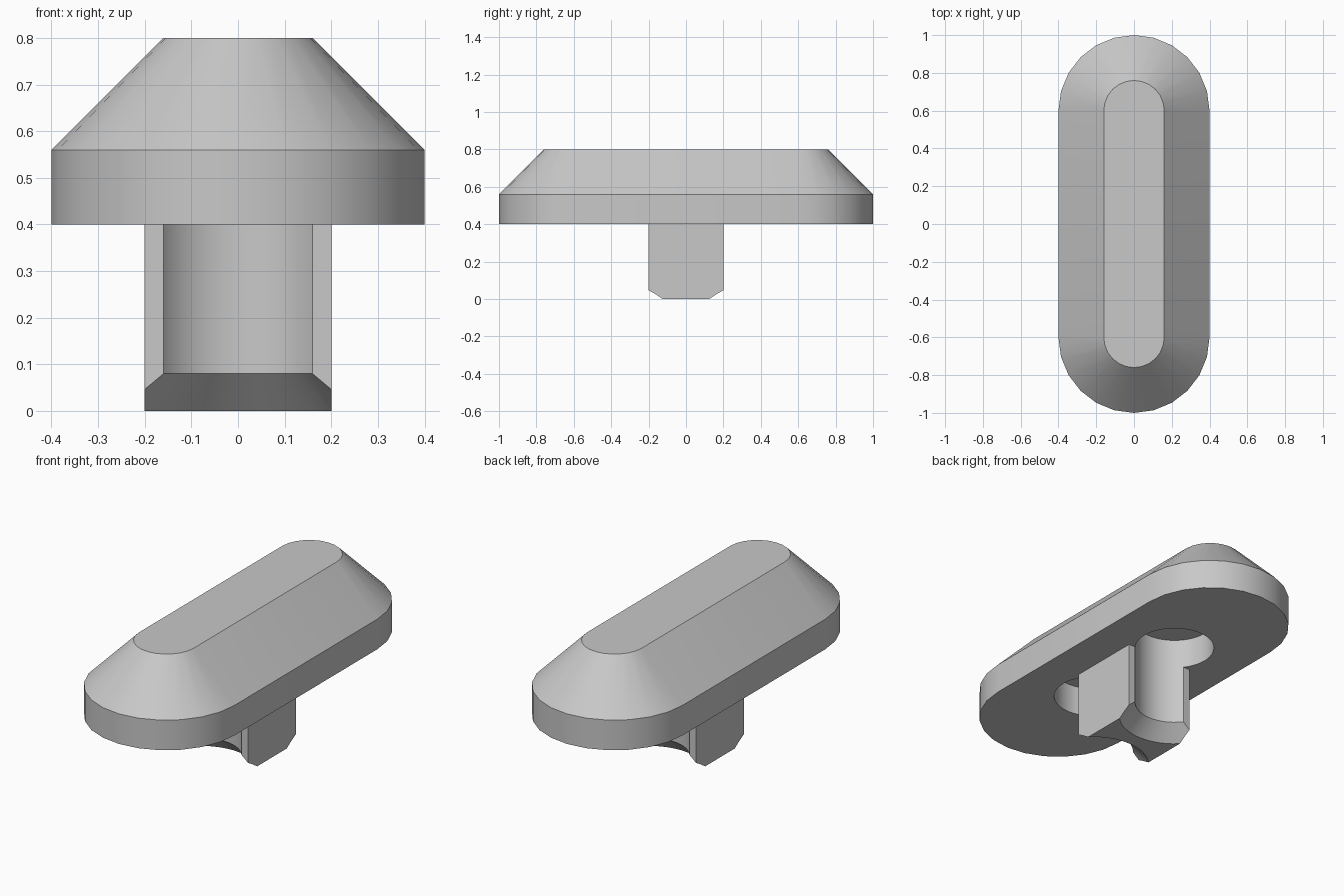
import bpy, bmesh, math

if "Cube" in bpy.data.objects:
    bpy.data.objects.remove(bpy.data.objects["Cube"])

grey = bpy.data.materials.new("light_grey")
grey.diffuse_color = (0.58, 0.58, 0.58, 1)
grey.use_nodes = True
grey.node_tree.nodes["Principled BSDF"].inputs["Base Color"].default_value = grey.diffuse_color


def stack(name, rings):
    """Solid made by bridging rings of points, listed from bottom to top."""
    bm = bmesh.new()
    loops = [[bm.verts.new(p) for p in ring] for ring in rings]
    n = len(loops[0])
    bm.faces.new(loops[0][::-1])
    bm.faces.new(loops[-1])
    for low, high in zip(loops, loops[1:]):
        for i in range(n):
            j = (i + 1) % n
            bm.faces.new((low[i], low[j], high[j], high[i]))
    bmesh.ops.recalc_face_normals(bm, faces=bm.faces)
    mesh = bpy.data.meshes.new(name)
    bm.to_mesh(mesh)
    bm.free()
    mesh.materials.append(grey)
    ob = bpy.data.objects.new(name, mesh)
    bpy.context.collection.objects.link(ob)
    return ob


def slot_ring(r, z, half=0.6, seg=12):
    """Slot outline: two half circles joined by straight sides."""
    pts = []
    for end, start in ((half, 0), (-half, math.pi)):
        for i in range(seg + 1):
            a = start + math.pi * i / seg
            pts.append((r * math.cos(a), end + r * math.sin(a), z))
    return pts


def circle_ring(r, y, z, seg=48):
    return [(r * math.cos(2 * math.pi * i / seg),
             y + r * math.sin(2 * math.pi * i / seg), z) for i in range(seg)]


def square_ring(h, z):
    return [(-h, -h, z), (h, -h, z), (h, h, z), (-h, h, z)]


def combine(target, other, operation):
    other.hide_render = True
    mod = target.modifiers.new(operation.lower(), 'BOOLEAN')
    mod.operation = operation
    mod.solver = 'EXACT'
    mod.object = other
    bpy.context.view_layer.objects.active = target
    bpy.ops.object.modifier_apply(modifier=mod.name)
    bpy.data.objects.remove(other)


# Bevelled slot-shaped cap
cap = stack("cap_with_stem", [slot_ring(0.4, 0.4), slot_ring(0.4, 0.56),
                              slot_ring(0.16, 0.8)])

# Square stem under the cap
combine(cap, stack("stem", [square_ring(0.2, 0), square_ring(0.2, 0.5)]), 'UNION')

# Round pockets with a flared mouth, hollowing the stem's front and back
for y in (-0.32, 0.32):
    cutter = stack("pocket_cutter", [circle_ring(0.3, y, -0.02),
                                     circle_ring(0.2, y, 0.08),
                                     circle_ring(0.2, y, 0.56)])
    combine(cap, cutter, 'DIFFERENCE')

bpy.ops.object.select_all(action='DESELECT')
cap.select_set(True)
bpy.context.view_layer.objects.active = cap
bpy.ops.object.shade_smooth_by_angle(angle=math.radians(30))
